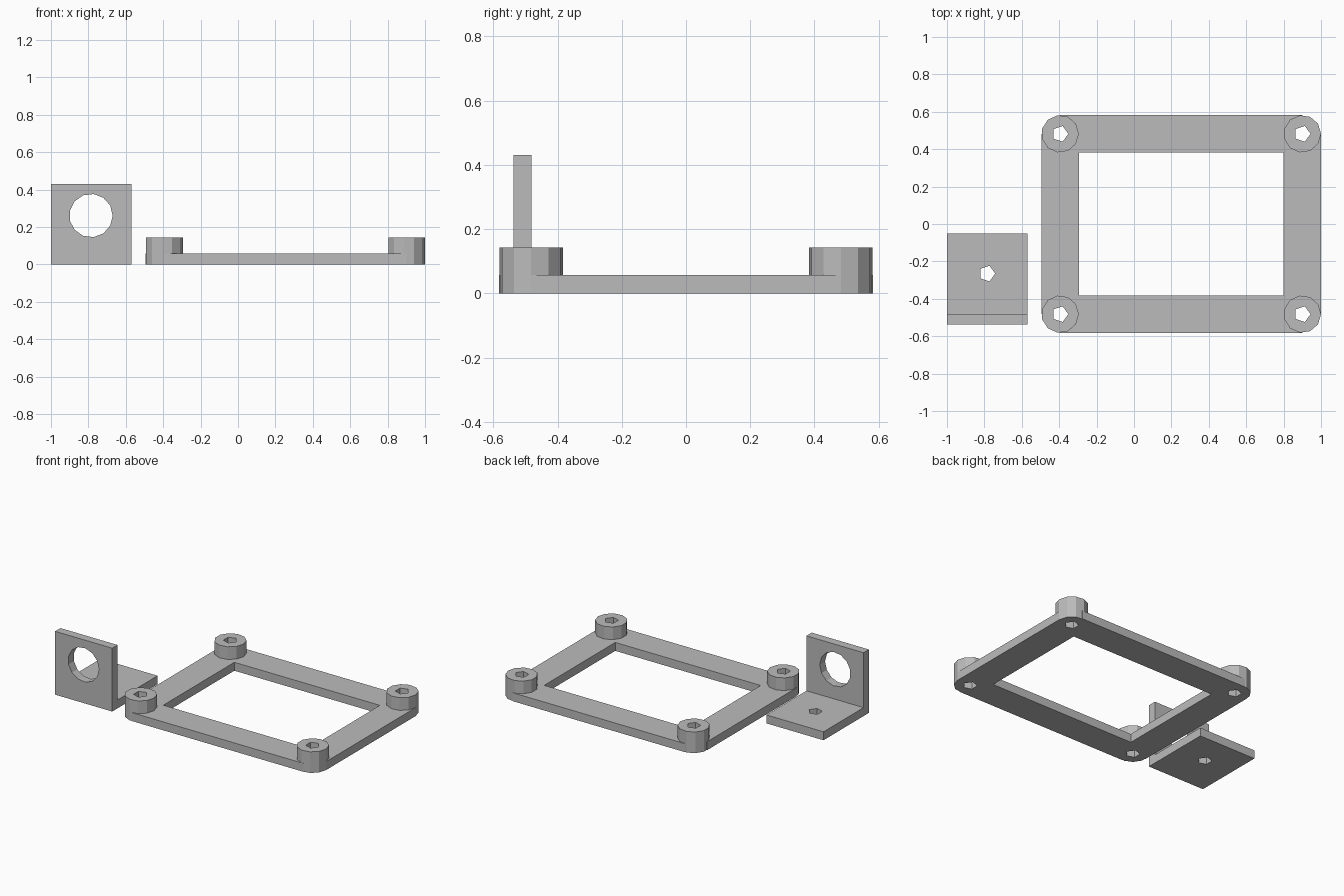
import bpy
import bmesh
from math import cos, sin, tau
from mathutils import Matrix

default = bpy.data.objects.get("Cube")
if default:
    bpy.data.objects.remove(default, do_unlink=True)

grey = bpy.data.materials.new("plain grey")
grey.use_nodes = True
GREY = (0.5, 0.5, 0.5, 1)
grey.diffuse_color = GREY
grey.node_tree.nodes["Principled BSDF"].inputs["Base Color"].default_value = GREY


def prism(name, outline, z0, z1, matrix=None):
    """Extrude a flat outline from z0 to z1, then place it."""
    bm = bmesh.new()
    base = bm.faces.new([bm.verts.new((x, y, z0)) for x, y in outline])
    top = bmesh.ops.extrude_face_region(bm, geom=[base])["geom"]
    verts = [v for v in top if isinstance(v, bmesh.types.BMVert)]
    bmesh.ops.translate(bm, vec=(0, 0, z1 - z0), verts=verts)
    bmesh.ops.recalc_face_normals(bm, faces=bm.faces)
    if matrix:
        bm.transform(matrix)
    mesh = bpy.data.meshes.new(name)
    bm.to_mesh(mesh)
    bm.free()
    mesh.materials.append(grey)
    obj = bpy.data.objects.new(name, mesh)
    bpy.context.collection.objects.link(obj)
    return obj


def rect(x0, x1, y0, y1):
    return [(x0, y0), (x1, y0), (x1, y1), (x0, y1)]


def ring(x, y, r, sides):
    return [(x + r * cos(tau * i / sides), y + r * sin(tau * i / sides))
            for i in range(sides)]


def combine(target, tool, operation):
    """Apply a boolean and discard the tool object."""
    mod = target.modifiers.new("Boolean", "BOOLEAN")
    mod.operation = operation
    mod.solver = "EXACT"
    mod.object = tool
    bpy.context.view_layer.objects.active = target
    bpy.ops.object.modifier_apply(modifier=mod.name)
    bpy.data.objects.remove(tool, do_unlink=True)


THICK = 0.0574       # plate thickness
BOSS_H = 0.1435      # boss height
R = 0.1              # boss radius, half of the bar width
PIN = 0.044          # screw hole radius
CX, HX, HY = 0.2525, 0.6475, 0.482
corners = [(CX + sx * HX, sy * HY) for sx in (-1, 1) for sy in (-1, 1)]

# Rectangular frame, its bars ending at the boss centres
frame = prism("mounting_frame", rect(CX - HX - R, CX + HX + R, -HY, HY), 0, THICK)
long_bars = prism("long_bars", rect(CX - HX, CX + HX, -HY - R, HY + R), 0, THICK)
combine(frame, long_bars, "UNION")
opening = rect(CX - HX + R, CX + HX - R, -HY + R, HY - R)
combine(frame, prism("opening", opening, -1, 1), "DIFFERENCE")

# Corner bosses with screw holes
for x, y in corners:
    combine(frame, prism("boss", ring(x, y, R, 11), 0, BOSS_H), "UNION")
for x, y in corners:
    combine(frame, prism("screw_hole", ring(x, y, PIN, 5), -1, 1), "DIFFERENCE")

# L-shaped bracket: side profile swept across its width
BACK, FRONT, TOP = -0.05, -0.538, 0.431
profile = [(FRONT, 0), (BACK, 0), (BACK, THICK), (FRONT + THICK, THICK),
           (FRONT + THICK, TOP), (FRONT, TOP)]
yz_to_world = Matrix(((0, 0, 1, 0), (1, 0, 0, 0), (0, 1, 0, 0), (0, 0, 0, 1)))
bracket = prism("angle_bracket", profile, -1, -0.57, yz_to_world)

# Foot screw hole and round window in the upright
MID = -0.786
combine(bracket, prism("foot_hole", ring(MID, -0.265, PIN, 5), -1, 1), "DIFFERENCE")
xz_to_world = Matrix(((1, 0, 0, 0), (0, 0, 1, 0), (0, 1, 0, 0), (0, 0, 0, 1)))
window = prism("window", ring(MID, 0.261, 0.116, 13), -1, 0, xz_to_world)
# Keep the mirrored axes from turning the cutter inside out
window.data.flip_normals()
combine(bracket, window, "DIFFERENCE")
